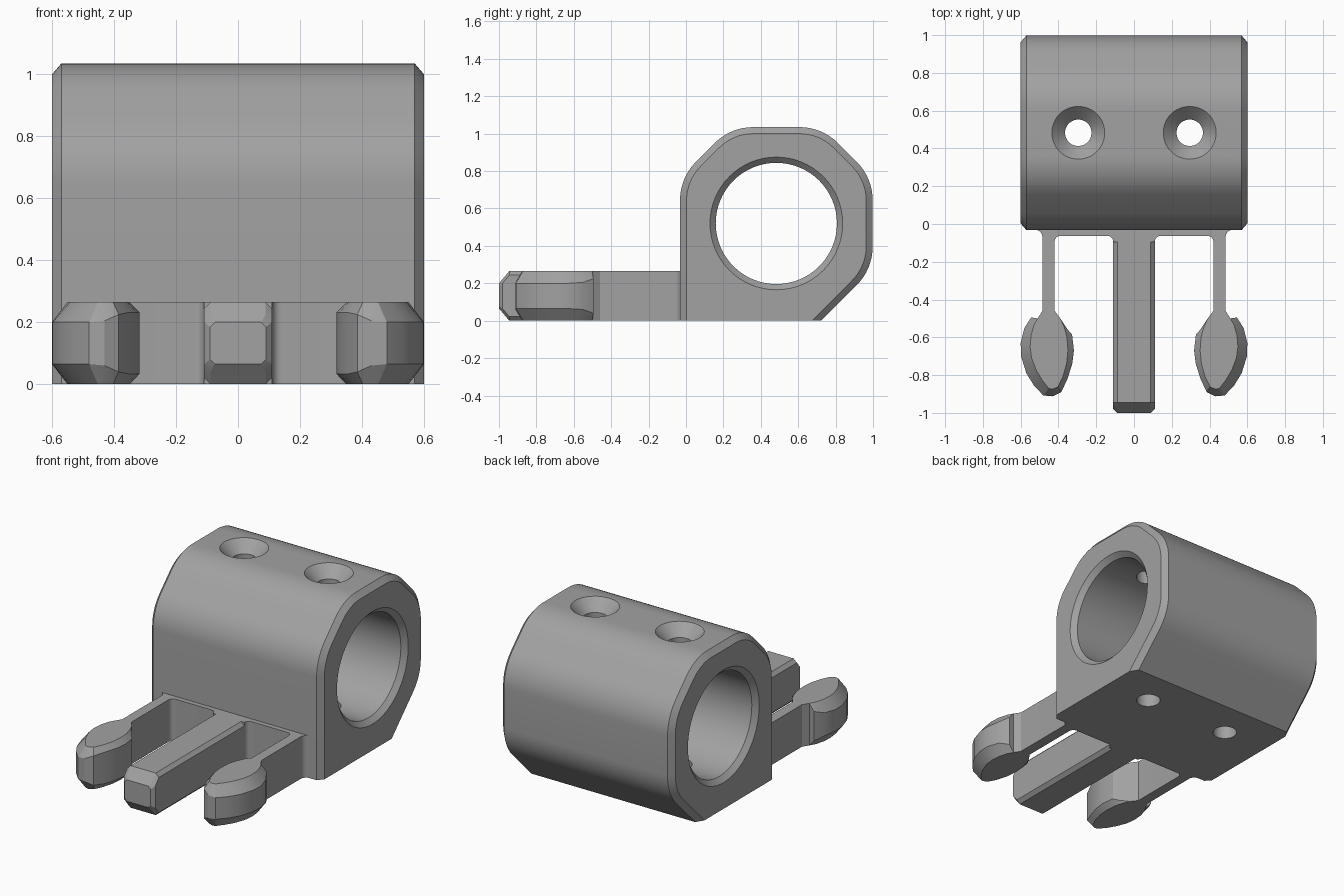
import bpy, bmesh, math
from mathutils import Vector

if "Cube" in bpy.data.objects:
    bpy.data.objects.remove(bpy.data.objects["Cube"])

grey = bpy.data.materials.new("mid_grey")
grey.diffuse_color = (0.36, 0.36, 0.36, 1)
grey.use_nodes = True
grey.node_tree.nodes["Principled BSDF"].inputs["Base Color"].default_value = grey.diffuse_color


def loft(name, rings):
    """Skin equal-length rings of 3D points and cap both ends."""
    bm = bmesh.new()
    loops = [[bm.verts.new(p) for p in ring] for ring in rings]
    n = len(loops[0])
    for a, b in zip(loops, loops[1:]):
        for i in range(n):
            j = (i + 1) % n
            bm.faces.new((a[i], a[j], b[j], b[i]))
    bm.faces.new(loops[0][::-1])
    bm.faces.new(loops[-1])
    bmesh.ops.remove_doubles(bm, verts=bm.verts, dist=1e-5)
    bmesh.ops.recalc_face_normals(bm, faces=bm.faces)
    me = bpy.data.meshes.new(name)
    bm.to_mesh(me)
    bm.free()
    ob = bpy.data.objects.new(name, me)
    bpy.context.collection.objects.link(ob)
    me.materials.append(grey)
    return ob


def rounded(corners, seg=8):
    """Fillet a polygon given as (u, v, radius) corners."""
    out = []
    for i, (u, v, r) in enumerate(corners):
        p = Vector((u, v))
        if r == 0:
            out.append(p)
            continue
        a = (Vector(corners[i - 1][:2]) - p).normalized()
        b = (Vector(corners[(i + 1) % len(corners)][:2]) - p).normalized()
        half = a.angle(b) / 2
        c = p + (a + b).normalized() * (r / math.sin(half))
        s = p + a * (r / math.tan(half)) - c
        e = p + b * (r / math.tan(half)) - c
        sweep = s.angle_signed(e)
        for k in range(seg + 1):
            t = -sweep * k / seg
            out.append(c + Vector((s.x * math.cos(t) - s.y * math.sin(t),
                                   s.x * math.sin(t) + s.y * math.cos(t))))
    return out


def circle(r, n=64):
    return [(r * math.cos(2 * math.pi * i / n), r * math.sin(2 * math.pi * i / n)) for i in range(n)]


def activate(ob):
    bpy.ops.object.select_all(action='DESELECT')
    ob.select_set(True)
    bpy.context.view_layer.objects.active = ob


def cut(target, cutter):
    mod = target.modifiers.new("cut", 'BOOLEAN')
    mod.operation, mod.solver, mod.object = 'DIFFERENCE', 'EXACT', cutter
    activate(target)
    bpy.ops.object.modifier_apply(modifier=mod.name)
    bpy.data.objects.remove(cutter)


# Barrel housing: rounded octagon with a flat base and chamfered ends
CY, CZ = 0.483, 0.52


def housing_profile(d):
    a, b, r = 0.515 - d, 0.537 - d, 0.29 - d
    k = b * math.sqrt(2) - a
    pts = [(-a, -CZ, 0), (b * math.sqrt(2) - CZ, -CZ, 0), (a, -k, r), (a, k, r),
           (k, a, r), (-k, a, r), (-a, k, r)]
    return [(CY + p.x, CZ + p.y) for p in rounded(pts)]


housing = loft("barrel_housing", [[(x, y, z) for y, z in housing_profile(d)]
               for x, d in ((-0.6, 0.035), (-0.57, 0), (0.57, 0), (0.6, 0.035))])

# Through bore with chamfered mouths
cut(housing, loft("bore_cutter", [[(x, CY + u, CZ + v) for u, v in circle(r)]
    for x, r in ((-0.61, 0.365), (-0.57, 0.324), (0.57, 0.324), (0.61, 0.365))]))

# Countersunk screw holes
for sx in (-1, 1):
    cut(housing, loft("screw_cutter", [[(sx * 0.295 + u, CY + v, z) for u, v in circle(r, 48)]
        for z, r in ((-0.1, 0.07), (0.965, 0.07), (1.095, 0.2))]))

# Fork: root strip, two thin arms and the stub of the centre bar
half = [(0.55, -0.03, 0), (0.485, -0.03, 0.04), (0.485, -0.46, 0), (0.42, -0.46, 0),
        (0.42, -0.063, 0.03), (0.11, -0.063, 0.03), (0.11, -0.094, 0)]
outline = rounded(half + [(-x, y, r) for x, y, r in reversed(half)])
H = 0.265
fork = loft("fork_arms", [[(p.x, p.y, z) for p in outline] for z in (0, H)])


# Centre guide bar with chamfered edges and a tapered tip
def bar_section(y, w, z0, z1, c):
    return [(x, y, z) for x, z in ((-w + c, z0), (w - c, z0), (w, z0 + c), (w, z1 - c),
                                   (w - c, z1), (-w + c, z1), (-w, z1 - c), (-w, z0 + c))]


bar = loft("guide_bar", [bar_section(-0.094, 0.11, 0, H, 0.022),
                         bar_section(-0.945, 0.11, 0, H, 0.022),
                         bar_section(-0.98, 0.11, 0.042, 0.223, 0.022),
                         bar_section(-1.0, 0.09, 0.065, 0.2, 0.015)])

# Snap barbs: (wall x, wall y, face x, face y, chamfer height)
barb = [(0.42, -0.46, 0.42, -0.46, 0), (0.485, -0.46, 0.485, -0.46, 0),
        (0.51, -0.50, 0.51, -0.50, 0), (0.545, -0.495, 0.53, -0.535, 0.04),
        (0.58, -0.55, 0.545, -0.59, 0.06), (0.60, -0.63, 0.55, -0.65, 0.065),
        (0.598, -0.70, 0.542, -0.71, 0.065), (0.57, -0.79, 0.517, -0.775, 0.065),
        (0.53, -0.855, 0.487, -0.825, 0.065), (0.48, -0.908, 0.452, -0.87, 0.065),
        (0.43, -0.912, 0.432, -0.875, 0.06), (0.385, -0.89, 0.403, -0.862, 0.04),
        (0.352, -0.82, 0.377, -0.81, 0.033), (0.327, -0.74, 0.357, -0.74, 0.033),
        (0.318, -0.67, 0.35, -0.67, 0.033), (0.328, -0.585, 0.355, -0.60, 0.033),
        (0.35, -0.56, 0.368, -0.55, 0.02), (0.39, -0.50, 0.39, -0.50, 0)]
barbs = []
for sx, side in ((-1, "left"), (1, "right")):
    barbs.append(loft(side + "_snap_barb", [
        [(sx * f[2], f[3], 0) for f in barb], [(sx * f[0], f[1], f[4]) for f in barb],
        [(sx * f[0], f[1], H - f[4]) for f in barb], [(sx * f[2], f[3], H) for f in barb]]))

for ob in [housing, fork, bar] + barbs:
    activate(ob)
    bpy.ops.object.shade_smooth_by_angle(angle=math.radians(28))
